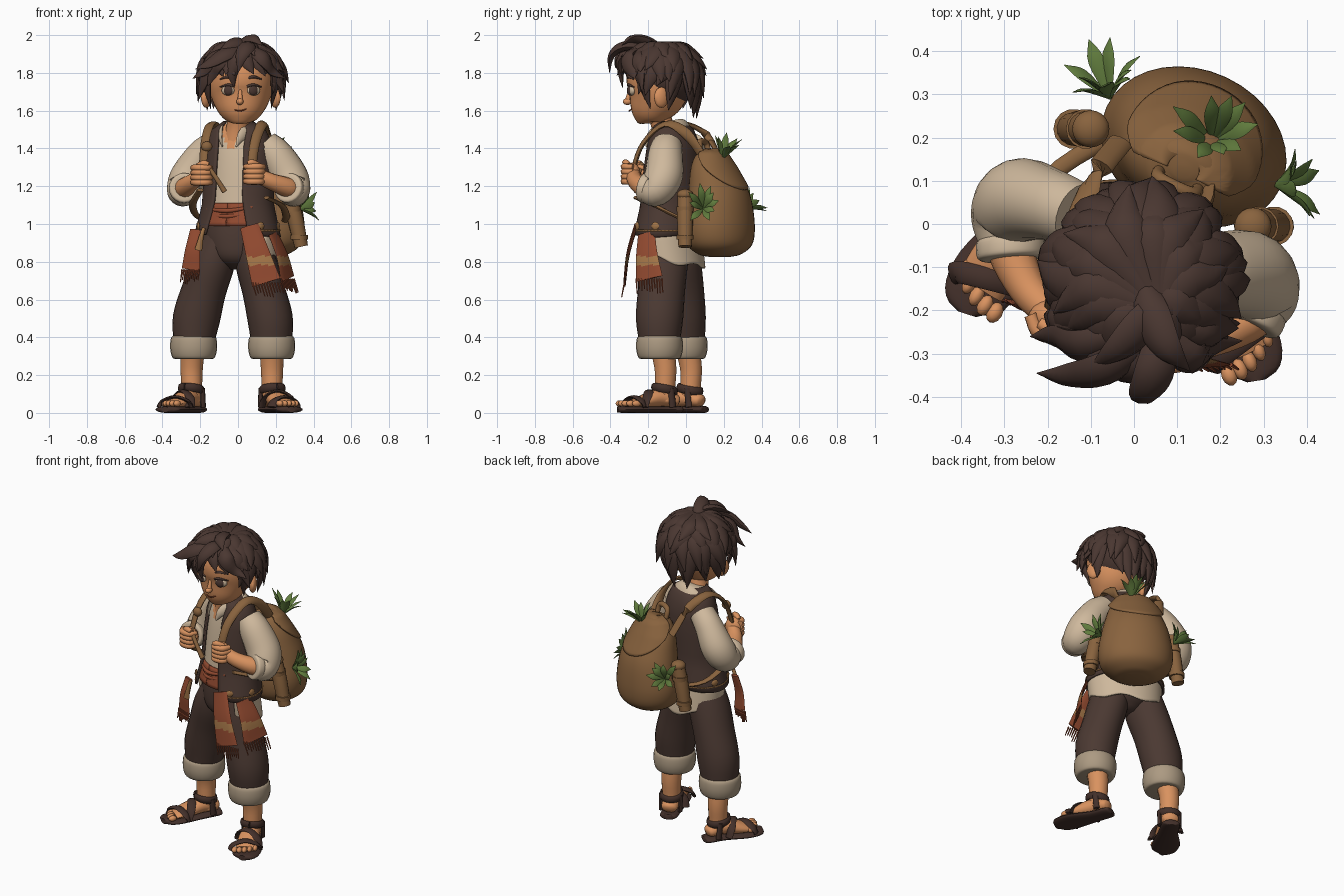
import bpy, bmesh, random
from math import sin, cos, pi, radians
from mathutils import Vector, Matrix

random.seed(4)
if "Cube" in bpy.data.objects:
    bpy.data.objects.remove(bpy.data.objects["Cube"])

FRONT = (0, -1, 0)
UP = (0, 0, 1)
WORLD = Matrix()
frame = WORLD
parts = []


def lin(h):
    c = [int(h[i:i + 2], 16) / 255 for i in (0, 2, 4)]
    return [v / 12.92 if v < .04 else ((v + .055) / 1.055) ** 2.4 for v in c] + [1]


def material(name, code):
    m = bpy.data.materials.new(name)
    m.use_nodes = True
    m.diffuse_color = lin(code)
    m.node_tree.nodes["Principled BSDF"].inputs["Base Color"].default_value = lin(code)
    return m


hair = material("dark hair", "4A3731")
skin = material("warm skin", "D9925F")
cream = material("cream linen", "CFB99D")
cuffc = material("rolled cuff linen", "AC9A82")
cloth = material("dark brown cloth", "4B3932")
canvas = material("pack canvas", "89633E")
tan = material("tan trim", "A47648")
red = material("rust red", "924A30")
green = material("leaf green", "607B3D")
sandal = material("dark sandal leather", "43302A")


def finish(name, bm, mats, rule=None):
    bmesh.ops.recalc_face_normals(bm, faces=bm.faces)
    if rule:
        for f in bm.faces:
            f.material_index = rule(f.calc_center_median())
    bm.transform(frame)
    me = bpy.data.meshes.new(name)
    bm.to_mesh(me)
    bm.free()
    for m in mats if isinstance(mats, list) else [mats]:
        me.materials.append(m)
    ob = bpy.data.objects.new(name, me)
    bpy.context.collection.objects.link(ob)
    parts.append(ob)
    return ob


def spline(pts, steps):
    p = [Vector(q if len(q) == 5 else (*q, q[3])) for q in pts]
    p = [2 * p[0] - p[1]] + p + [2 * p[-1] - p[-2]]
    out = []
    for a, b, c, d in zip(p, p[1:], p[2:], p[3:]):
        for i in range(steps):
            t = i / steps
            out.append(.5 * (2 * b + (c - a) * t + (2 * a - 5 * b + 4 * c - d) * t * t
                             + (3 * b - a - 3 * c + d) * t ** 3))
    return out + [p[-2]]


# Sweep an ellipse along a path of (x, y, z, half width, half depth)
def sweep(name, pts, mats, ref=None, sides=14, steps=4, rule=None):
    rings = spline(pts, steps)
    pos = [Vector(r[:3]) for r in rings]
    bm = bmesh.new()
    loops, n = [], Vector(ref or (.31, -.9, .2))
    for i, r in enumerate(rings):
        t = (pos[min(i + 1, len(pos) - 1)] - pos[max(i - 1, 0)]).normalized()
        base = Vector(ref) if ref else n
        n = (base - t * base.dot(t)).normalized()
        b = t.cross(n)
        w, d = max(r[3], .001), max(r[4], .001)
        loops.append([bm.verts.new(pos[i] + b * w * cos(a) + n * d * sin(a))
                      for a in (2 * pi * k / sides for k in range(sides))])
    for p, q in zip(loops, loops[1:]):
        for k in range(sides):
            j = (k + 1) % sides
            bm.faces.new((p[k], p[j], q[j], q[k]))
    bm.faces.new(loops[0])
    bm.faces.new(loops[-1])
    return finish(name, bm, mats, rule)


def ball(name, c, r, mat, rot=0, seg=20):
    bm = bmesh.new()
    bmesh.ops.create_uvsphere(bm, u_segments=seg, v_segments=seg // 2, radius=1, matrix=Matrix.Translation(c)
                              @ Matrix.Rotation(rot, 4, 'Z') @ Matrix.Diagonal((*r, 1)))
    return finish(name, bm, mat)


# Open cloth wall around a profile of (z, rx, ry, cy); angle 0 faces front
def shell(name, prof, mat, start, hem, top, grow=0, rows=14, cols=48, thick=.012):
    def at(z):
        for p, q in zip(prof, prof[1:]):
            if z >= q[0] - .0001:
                return Vector(p).lerp(Vector(q), max(0, (p[0] - z) / (p[0] - q[0])))
        return Vector(prof[-1])
    bm, grid = bmesh.new(), []
    for j in range(rows + 1):
        row = []
        for i in range(cols + 1):
            u, v = i / cols, j / rows
            a0 = radians(start(top + (hem(pi) - top) * v))
            a = a0 + (2 * pi - 2 * a0) * u
            z = top + (hem(a) - top) * v
            _, rx, ry, cy = at(z)
            row.append(bm.verts.new(((rx + grow) * sin(a), cy - (ry + grow) * cos(a), z)))
        grid.append(row)
    for p, q in zip(grid, grid[1:]):
        for i in range(cols):
            bm.faces.new((p[i], p[i + 1], q[i + 1], q[i]))
    ob = finish(name, bm, mat)
    mod = ob.modifiers.new("thickness", 'SOLIDIFY')
    mod.thickness, mod.offset = thick, 0
    return ob


# Torso, turned towards the right
frame = Matrix.Translation((0, -.08, 0)) @ Matrix.Rotation(radians(-22), 4, 'Z')
body = [(1.54, .075, .07, 0), (1.5, .14, .1, .01), (1.42, .18, .125, .015), (1.3, .185, .14, .01),
        (1.1, .19, .15, 0), (.93, .233, .175, -.01), (.78, .225, .175, .01)]
sweep("shirt_body", [(0, cy, z, rx * .92, ry * .92) for z, rx, ry, cy in body[:5]], [cream, skin], FRONT, 48, 8,
      lambda c: int(c.y < 0 and c.z > 1.38 and abs(c.x) < (c.z - 1.38) * .6))
shell("vest", body, cloth, lambda z: 24 + 150 * max(0, z - 1.43) + 40 * max(0, 1.15 - z),
      lambda a: .94 + .01 * cos(a * 2), 1.54)
shell("vest_trim", body, tan, lambda z: 34, lambda a: .962, .969, .009, 1, 48, .005)
for k in (-3, -2, 2, 3):
    a = pi + k * .75
    ball("vest_motif", (.229 * sin(a), -.01 - .176 * cos(a), .99), (.022, .006, .022), tan, a, 8)
shell("shirt_hem", body, cream, lambda z: 58, lambda a: .82 + .045 * cos(a) + .012 * sin(a * 5), .98, -.016)
shell("sash", body, red, lambda z: 0, lambda a: .99, 1.11, -.009, 6)
for k in range(3):
    sweep("sash_fold", [(-.13, -.115, 1.08 - k * .03, .008), (0, -.155, 1.07 - k * .03, .012),
                        (.13, -.115, 1.09 - k * .03, .008)], red, sides=8)
for s in (-1, 1):
    sweep("collar", [(s * .075, .0, 1.525, .016, .008), (s * .078, -.04, 1.515, .024, .009),
                     (s * .06, -.1, 1.465, .026, .008), (s * .04, -.125, 1.41, .004, .004)], cream, (s, -.4, .5), 8)
frame = WORLD

# Trousers, cuffs, legs and sandals
sweep("trouser_seat", [(0, -.08, .76, .05, .06), (0, -.08, .82, .14, .13), (0, -.08, .92, .17, .14),
                       (0, -.08, 1.03, .165, .13)], cloth, FRONT, 24)
leg_paths = {
    "right": [(-.085, -.055, .93, .09, .12), (-.13, -.05, .8, .115, .13), (-.18, -.03, .65, .118, .125),
              (-.22, -.015, .5, .125, .12), (-.235, -.01, .37, .108)],
    "left": [(.07, -.11, .93, .09, .12), (.095, -.12, .8, .11, .13), (.135, -.13, .65, .113, .125),
             (.17, -.14, .5, .12, .125), (.178, -.14, .37, .108)]}
for side, x, y, yaw, s in (("right", -.245, .025, -30, -1), ("left", .18, -.11, 21, 1)):
    sweep(side + "_trouser_leg", leg_paths[side], cloth, FRONT, 24)
    cx, cy = leg_paths[side][-1][:2]
    sweep(side + "_trouser_cuff", [(cx, cy, .285, .09), (cx, cy, .293, .112), (cx, cy, .34, .124),
                                   (cx, cy, .395, .12), (cx, cy, .412, .1)], cuffc, FRONT, 24)
    sweep(side + "_shin", [(cx, cy, .42, .07), (x, y, .25, .06), (x, y, .14, .055), (x, y, .06, .052)], skin, FRONT)
    frame = (Matrix.Translation((x, y, 0)) @ Matrix.Rotation(radians(yaw), 4, 'Z')
             @ Matrix.Diagonal((1.07, 1.07, 1, 1)))
    sweep(side + "_sole", [(0, .085, .018, .02, .017), (0, .07, .018, .048, .018), (0, -.03, .018, .055, .018),
                           (s * .01, -.15, .018, .076, .018), (s * .01, -.225, .018, .065, .018),
                           (s * .005, -.255, .018, .02, .016)], sandal, UP, 20)
    sweep(side + "_foot", [(0, .07, .06, .02, .02), (0, .05, .065, .045, .035), (0, -.03, .08, .05, .048),
                           (s * .005, -.12, .06, .06, .035), (s * .01, -.19, .045, .055, .018)], skin, UP, 16)
    for k in range(5):
        ball(side + "_toe", (s * (k * .026 - .045), -.222 + k * k * .003, .05), (.017 - k * .001, .024, .017), skin, 0, 12)
    for yy, h, w, lean in ((-.165, .085, .076, .03), (-.085, .115, .068, -.05)):
        sweep(side + "_foot_strap", [(-w, yy - lean, .03, .024, .009), (-w * .8, yy - lean * .6, h * .75, .024, .009),
                                     (0, yy, h, .024, .009), (w * .8, yy + lean * .6, h * .75, .024, .009),
                                     (w, yy + lean, .03, .024, .009)], sandal, (0, .01, 1), 8)
    sweep(side + "_ankle_strap", [(.056 * sin(a), -.005 - .058 * cos(a), .125 + .012 * cos(a), .01, .022)
                                  for a in (k * pi / 4 for k in range(9))], sandal, UP, 8, 3)
    for e in (-1, 1):
        sweep(side + "_heel_strap", [(e * .054, .02, .03, .018, .012), (e * .055, .01, .13, .016, .012)],
              sandal, (1, 0, 0), 8)
    frame = WORLD

# Sash tails with striped bands and fringe
tails = (("right_sash_tail", (-.222, -.18, .97), (-.25, -.19, .76), (-.3, -1, 0), .032, .05),
         ("left_sash_tail", (.06, -.265, .99), (.15, -.325, .69), FRONT, .05, .078),
         ("outer_sash_tail", (.185, -.21, .95), (.262, -.195, .71), (.9, -.45, 0), .05, .08))
for name, a, b, face, w0, w1 in tails:
    a, b = Vector(a), Vector(b)
    mid = a.lerp(b, .5) + Vector(face) * .012
    band = (lambda c: int(.78 < c.z < .83)) if "right" not in name else None
    sweep(name, [(*a, w0, .01), (*mid, (w0 + w1) / 2, .009), (*b, w1, .007)], [red, tan], face, 12, 12, band)
    across = Vector(face).cross(UP).normalized()
    for k in range(11):
        p = b + across * w1 * (k / 5 - 1) * .95
        q = p + (b - a).normalized() * random.uniform(.05, .085)
        sweep("sash_fringe", [(*p, .005), (*q, .003)], red, sides=5, steps=1)
sweep("sash_tassel", [(-.18, -.225, .98, .01), (-.195, -.225, .93, .013), (-.21, -.225, .86, .02, .008)],
      tan, FRONT, 8)

# Arms with puffed sleeves, rolled cuffs and closed fists
arms = (("right", -1, [(-.13, .02, 1.42, .075), (-.195, .045, 1.36, .083), (-.262, .055, 1.25, .097),
                       (-.29, .015, 1.18, .088), (-.285, -.06, 1.19, .066)], (-.245, -.15, 1.22), (-.19, -.21, 1.26)),
        ("left", 1, [(.14, -.1, 1.42, .08), (.2, -.11, 1.36, .093), (.268, -.12, 1.25, .102),
                     (.292, -.165, 1.18, .09), (.27, -.215, 1.19, .066)], (.175, -.265, 1.225), (.085, -.28, 1.265)))
for side, s, path, wrist, hand in arms:
    sweep(side + "_sleeve", path, cream, sides=20, steps=6)
    end, back = Vector(path[-1][:3]), Vector(path[-2][:3])
    d = (end - back).normalized()
    sweep(side + "_sleeve_cuff", [(*(end + d * k), r) for k, r in
                                  ((-.03, .06), (-.022, .078), (.008, .08), (.02, .072), (.022, .05))], cream, sides=20)
    sweep(side + "_forearm", [(*back, .055), (*end, .054), (*wrist, .044), (*hand, .038)], skin)
    frame = Matrix.Translation(hand)
    ball(side + "_palm", (0, -.005, 0), (.054, .044, .06), skin)
    for k in range(4):
        z = .038 - k * .026
        sweep(side + "_finger", [(s * .05, .0, z, .015), (s * .028, -.042, z, .018), (-s * .025, -.046, z, .017),
                                 (-s * .048, -.01, z, .013)], skin, sides=8)
    sweep(side + "_thumb", [(s * .025, -.02, .045, .016), (-s * .01, -.04, .06, .018), (-s * .035, -.045, .055, .012)],
          skin, sides=8)
    frame = WORLD

# Backpack with flap, handle and side rolls
frame = Matrix.Translation((.138, .178, 0)) @ Matrix.Rotation(radians(-25), 4, 'Z')
bag = [(1.395, .02, .02, -.06), (1.375, .09, .07, -.055), (1.3, .145, .108, -.045), (1.2, .18, .142, -.02),
       (1.1, .205, .165, 0), (.98, .222, .178, 0), (.89, .2, .165, 0), (.84, .13, .11, 0), (.825, .06, .05, 0)]
sweep("backpack_body", [(0, cy, z, rx, ry) for z, rx, ry, cy in bag], canvas, FRONT, 36, 6)
shell("backpack_flap", bag, canvas, lambda z: 80, lambda a: 1.33 + .15 * cos(a), 1.394, .014, 14, 32, .014)
sweep("backpack_handle", [(-.05, -.08, 1.36, .014), (-.04, -.1, 1.43, .016), (.04, -.1, 1.43, .016),
                          (.05, -.08, 1.36, .014)], canvas)
frame = WORLD
for name, x, y, tilt in (("left_roll", .305, -.005, .03), ("right_roll", -.125, .22, -.025)):
    sweep(name, [(x + tilt, y, .88, .036), (x, y, 1.02, .042), (x - tilt, y, 1.14, .04)], canvas)
    ball(name + "_knob", (x - tilt, y, 1.155), (.043, .043, .03), canvas)
    for z in (.93, 1.08):
        e = x + tilt * (1.01 - z) / .13
        sweep(name + "_band", [(e, y, z - .013, .046), (e, y, z + .013, .046)], canvas, FRONT)

# Shoulder straps
sweep("left_strap", [(.17, .1, 1.34, .028, .012), (.16, 0, 1.48, .028, .012), (.13, -.11, 1.53, .028, .012),
                     (.09, -.225, 1.43, .026, .012), (.075, -.275, 1.3, .024, .012), (.085, -.27, 1.22, .02, .01)],
      canvas, (.2, -.7, .7), 10)
sweep("left_lower_strap", [(.15, -.265, 1.14, .02, .01), (.23, -.17, 1.1, .02, .01), (.255, -.05, 1.04, .02, .01),
                           (.24, .06, 1.0, .02, .01)], canvas, UP, 10)
sweep("right_strap", [(-.03, .19, 1.32, .028, .012), (-.09, .11, 1.47, .028, .012), (-.14, -.02, 1.53, .028, .012),
                      (-.17, -.13, 1.46, .026, .012), (-.185, -.19, 1.33, .024, .012), (-.19, -.21, 1.22, .02, .01)],
      canvas, (-.4, -.6, .7), 10)
sweep("right_lower_strap", [(-.2, -.19, 1.18, .02, .01), (-.24, -.06, 1.1, .02, .01), (-.2, .1, 1.03, .02, .01),
                            (-.06, .2, 1.0, .02, .01)], canvas, UP, 10)
sweep("strap_end", [(-.17, -.235, 1.32, .014), (-.12, -.255, 1.25, .013), (-.07, -.26, 1.17, .016)], canvas, sides=8)
ball("strap_buckle", (-.165, -.175, 1.41), (.03, .022, .028), canvas, 0, 12)

# Leaf sprigs
for c, n, size in (((-.055, .29, 1.08), (-.3, .7, .4), .15), ((.18, .19, 1.34), (.1, .25, .95), .17),
                   ((.325, .09, 1.08), (.85, .0, .25), .15)):
    c, n = Vector(c), Vector(n).normalized()
    u = n.orthogonal().normalized()
    for k in range(9):
        out = Matrix.Rotation(k * 2.4, 3, n) @ u
        d = (out * random.uniform(.3, .95) + n * .6 + Vector((0, 0, .1))).normalized() * size * random.uniform(.7, 1)
        m, t = c + d * .55 + n * .014, c + d
        sweep("leaf", [(*c, .004, .002), (*m, .019, .004), (*t, .001, .001)], green, n, 6, 4)

# Head and face
sweep("neck", [(-.01, -.1, 1.42, .075), (0, -.125, 1.52, .06), (.01, -.15, 1.62, .065)], skin, FRONT)
sweep("head", [(.012, -.2, 1.532, .03, .03), (.012, -.2, 1.55, .078, .075), (.013, -.187, 1.6, .122, .113),
               (.015, -.155, 1.69, .162, .158), (.015, -.14, 1.8, .168, .172), (.015, -.13, 1.9, .115, .12),
               (.015, -.13, 1.94, .03, .03)], skin, FRONT, 32, 6)
ball("nose", (.01, -.31, 1.648), (.019, .024, .018), skin)
sweep("nose_bridge", [(.012, -.296, 1.71, .008), (.011, -.308, 1.66, .014)], skin)
sweep("mouth", [(-.018, -.293, 1.604, .003), (.012, -.3, 1.599, .004), (.045, -.288, 1.609, .003)], red, sides=8)
for s in (-1, 1):
    x = .015 + s * .068
    ball("eye_white", (x, -.289, 1.707), (.036, .018, .027), cream, s * .35)
    ball("iris", (x - s * .001, -.299, 1.707), (.026, .012, .026), hair, s * .35)
    for name, z, r in (("eyelid", 1.733, .007), ("eyebrow", 1.775, .008)):
        sweep(name, [(x - s * .036, -.304, z - .004, r), (x, -.303, z + .004, r),
                     (x + s * .042, -.276, z - .008, r * .5)], hair, sides=8)
    ball("ear", (.015 + s * .182, -.13, 1.67), (.024, .042, .055), skin, s * .5)
    ball("inner_ear", (.015 + s * .194, -.145, 1.67), (.014, .024, .034), skin, s * .5)

# Tousled hair: a cap covered in tapering locks
ball("hair_cap", (.015, -.11, 1.79), (.188, .188, .172), hair, 0, 32)
crown = Vector((.06, -.2, 1.945))


def scalp(az, th, lift):
    h = (sin(min(th, 1.75)) - .4 * max(0, th - 1.8)) * lift
    return (.018 + .198 * h * sin(az), -.13 - .19 * h * cos(az), 1.78 + (.18 if th < pi / 2 else .27) * cos(th) * lift)


def lock(az, th0, th1, width, lift, bend, from_crown=False):
    span = th1 - th0
    path = [scalp(az + bend * f * f, th0 + span * f, 1 + (lift - 1) * f * f) for f in (0, .35, .7, 1)]
    if from_crown:
        path[0] = tuple(crown)
    size = ((.012, .4), (.026, 1), (.02, .68), (.001, .02))
    sweep("hair_lock", [(*p, t, w * width) for p, (t, w) in zip(path, size)], hair, (cos(az), sin(az), 0), 8, 4)


def reach(az):
    side = abs(az)
    return 1.5 if side < .95 else 1.98 if side < 1.35 else 1.68 if side < 1.85 else 2.35


for count, th0, th1, width in ((19, 1.15, 2.25, .05), (21, .75, 1.9, .052), (17, .4, 1.5, .055), (13, .2, 1.1, .05)):
    for k in range(count):
        az = -pi + 2 * pi * (k + random.uniform(.2, .8)) / count
        if th0 > 1 and abs(az) < .95 or th0 > .7 and -.1 < az < .6:
            continue
        end = min(th1, reach(az))
        lock(az, min(th0, end - .6), end + random.uniform(-.1, .08), width, random.uniform(1.1, 1.3),
             random.uniform(-.3, .3), th0 < .3)

# Loose locks of the fringe, temples and crown
for pts in ([(.06, -.22, 1.93), (.05, -.33, 1.94), (.02, -.395, 1.89), (0, -.405, 1.8)],
            [(.06, -.24, 1.93), (-.06, -.33, 1.9), (-.15, -.35, 1.85), (-.225, -.345, 1.82)],
            [(.05, -.24, 1.93), (0, -.33, 1.89), (-.03, -.345, 1.81), (-.02, -.335, 1.72)],
            [(.05, -.24, 1.92), (-.08, -.31, 1.87), (-.13, -.29, 1.8), (-.16, -.28, 1.73)],
            [(.0, -.24, 1.92), (-.12, -.28, 1.88), (-.18, -.26, 1.81), (-.24, -.26, 1.77)],
            [(.06, -.24, 1.93), (.13, -.31, 1.88), (.18, -.28, 1.81), (.25, -.27, 1.77)],
            [(.08, -.22, 1.92), (.16, -.26, 1.87), (.205, -.24, 1.79), (.245, -.23, 1.69)],
            [(.12, -.18, 1.9), (.195, -.23, 1.82), (.195, -.22, 1.73), (.175, -.19, 1.61)],
            [(-.09, -.18, 1.9), (-.165, -.23, 1.82), (-.165, -.22, 1.73), (-.145, -.19, 1.61)],
            [(.02, -.13, 1.93), (.04, -.21, 1.965), (.08, -.29, 1.98), (.13, -.34, 1.945)],
            [(.08, -.15, 1.92), (.02, -.23, 1.955), (-.04, -.29, 1.95), (-.1, -.33, 1.91)]):
    face = (pts[2][0], -.1, .05) if abs(pts[0][0]) > .085 else (0, -.6, .8)
    sweep("loose_lock", [(*p, w, d) for p, w, d in zip(pts, (.02, .046, .034, .001), (.02, .026, .018, .001))],
          hair, face, 8, 5)

# Smooth shading with sharp folds kept
bpy.ops.object.select_all(action='DESELECT')
for ob in parts:
    ob.select_set(True)
bpy.context.view_layer.objects.active = parts[0]
bpy.ops.object.shade_smooth_by_angle(angle=radians(50))
